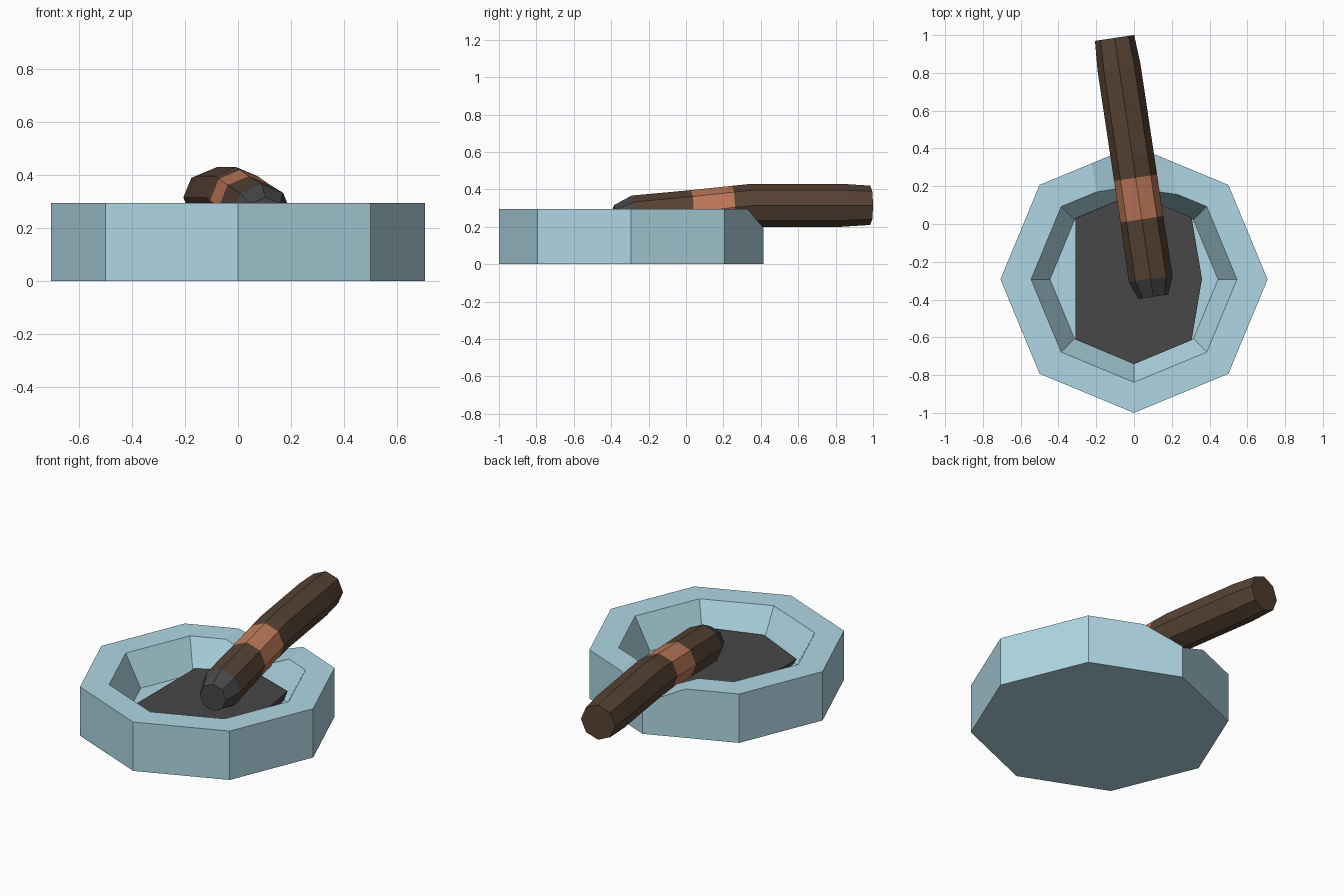
import bpy
from math import cos, sin, pi

if "Cube" in bpy.data.objects:
    bpy.data.objects.remove(bpy.data.objects["Cube"])


def material(name, rgb):
    m = bpy.data.materials.new(name)
    m.diffuse_color = (*rgb, 1)
    m.use_nodes = True
    m.node_tree.nodes["Principled BSDF"].inputs["Base Color"].default_value = m.diffuse_color
    return m


def make_object(name, verts, faces, mats=(), indices=None):
    me = bpy.data.meshes.new(name)
    me.from_pydata(verts, [], faces)
    for m in mats:
        me.materials.append(m)
    for i, p in enumerate(me.polygons):
        p.material_index = indices[i] if indices else 0
    ob = bpy.data.objects.new(name, me)
    bpy.context.collection.objects.link(ob)
    return ob


def loft(name, rings, mats=(), bands=None):
    """Skin equal-sized counter-clockwise rings and cap both ends."""
    n = len(rings[0])
    verts = [v for r in rings for v in r]
    faces, idx = [], []
    bands = bands or [0] * (len(rings) - 1)
    for k in range(len(rings) - 1):
        for i in range(n):
            j = (i + 1) % n
            faces.append((k * n + i, k * n + j, (k + 1) * n + j, (k + 1) * n + i))
            idx.append(bands[k])
    faces.append(tuple(range(n))[::-1])
    faces.append(tuple(range((len(rings) - 1) * n, len(rings) * n)))
    idx += [bands[0], bands[-1]]
    return make_object(name, verts, faces, mats, idx)


blue = material("pale_blue", (0.43, 0.68, 0.77))
ash_grey = material("ash_grey", (0.065, 0.063, 0.063))
brown = material("leaf_brown", (0.095, 0.055, 0.034))
orange = material("band_orange", (0.52, 0.19, 0.10))

# Octagonal tray: outer wall, rim, sloped inner wall, floor
CY = -0.293
profile = [(0.707, 0), (0.707, 0.295), (0.545, 0.295), (0.445, 0.11)]
tray = loft("tray", [[(r * cos(i * pi / 4), CY + r * sin(i * pi / 4), z)
                      for i in range(8)] for r, z in profile], [blue])

# V-shaped rest cut through the back rim, running along the roll
section = [(0.0, 0.19), (0.4, 0.4), (-0.457, 0.4)]
cutter = loft("rest_cutter", [[(x - 0.15 * (y - 0.36), y, z) for x, z in section]
                              for y in (0.6, 0.05)], [blue])
cutter.hide_render = True
mod = tray.modifiers.new("rest", "BOOLEAN")
mod.operation = "DIFFERENCE"
mod.solver = "EXACT"
mod.object = cutter
bpy.context.view_layer.objects.active = tray
bpy.ops.object.modifier_apply(modifier=mod.name)
bpy.data.objects.remove(cutter)

# Slightly tilted ash bed
outline = [(0.36, -0.29), (0.305, 0.035), (0, 0.16), (-0.31, 0.03),
           (-0.31, -0.61), (0, -0.742), (0.305, -0.615)]
bottom = [(x * 0.95, CY + (y - CY) * 0.95, 0.109) for x, y in outline]
top = [(x, y, 0.155 + 0.04 * x) for x, y in outline]
loft("ash_bed", [bottom, top], [ash_grey])

# Eight-sided roll: (y, centre height, radius) from burnt tip to far end
stations = [(-0.385, 0.236, 0.08), (-0.29, 0.25, 0.117), (0.025, 0.281, 0.115),
            (0.245, 0.304, 0.115), (0.35, 0.315, 0.115), (0.83, 0.315, 0.115),
            (0.985, 0.315, 0.105)]
rings = []
for y, z, r in stations:
    x = 0.045 - 0.15 * y
    ring = []
    for i in range(8):
        a = -i * pi / 4
        ring.append((x + r * cos(a) * 0.989, y + r * cos(a) * 0.148, z + r * sin(a)))
    rings.append(ring)
loft("roll", rings, [brown, orange, ash_grey], [2, 0, 1, 0, 0, 0])
